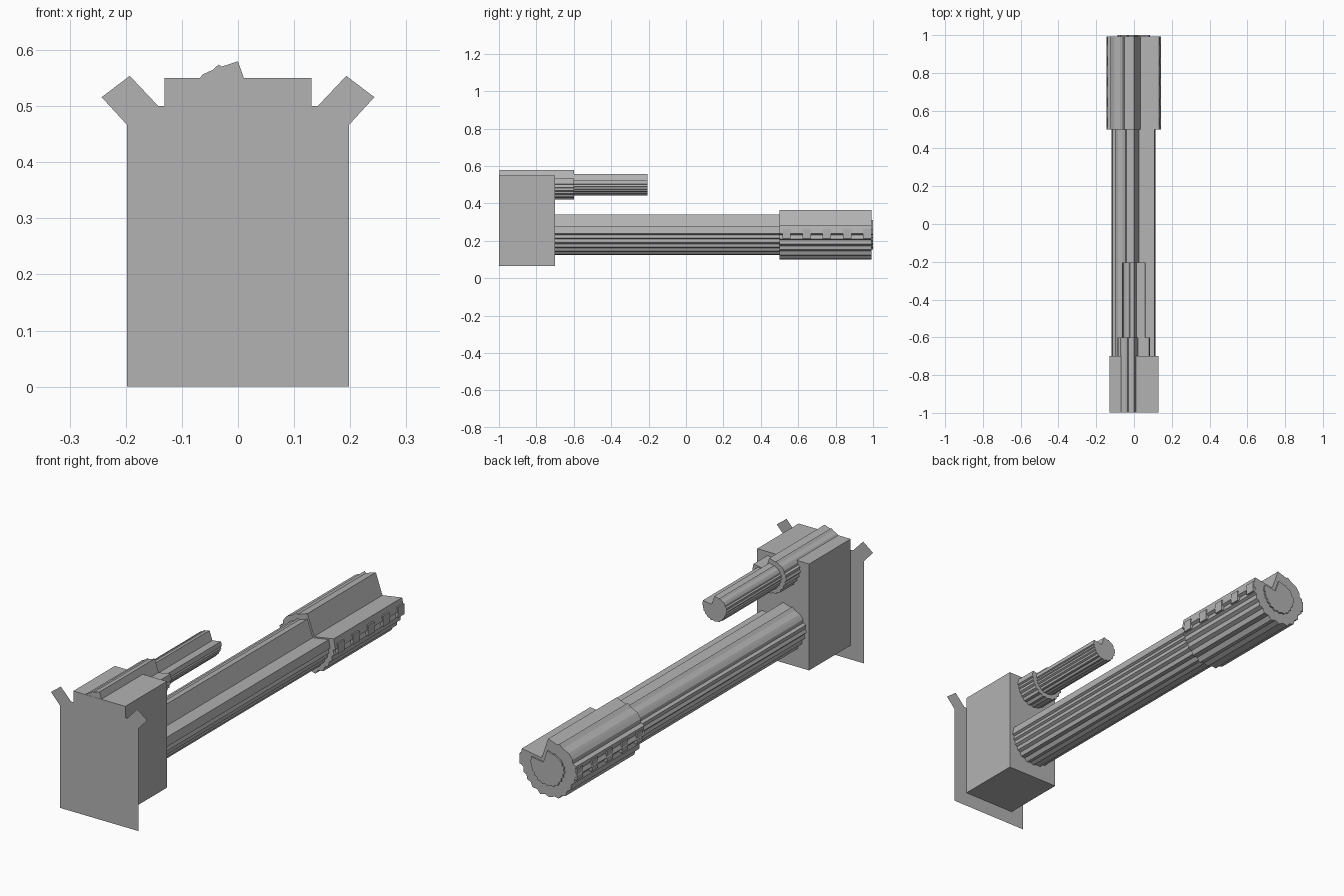
import bpy, bmesh

if "Cube" in bpy.data.objects:
    bpy.data.objects.remove(bpy.data.objects["Cube"])

grey = bpy.data.materials.new("gun grey")
grey.diffuse_color = (0.45, 0.45, 0.45, 1)
grey.use_nodes = True
grey.node_tree.nodes["Principled BSDF"].inputs["Base Color"].default_value = grey.diffuse_color


def make_object(name, bm):
    bmesh.ops.recalc_face_normals(bm, faces=bm.faces)
    mesh = bpy.data.meshes.new(name)
    bm.to_mesh(mesh)
    bm.free()
    mesh.materials.append(grey)
    obj = bpy.data.objects.new(name, mesh)
    bpy.context.collection.objects.link(obj)
    return obj


def extrude_profile(name, points, y0, y1, scale=1.0, z=0.0):
    """Profile in x and z, extruded along y (flat sheet when y0 == y1)."""
    bm = bmesh.new()
    face = bm.faces.new([bm.verts.new((x * scale, y0, z + h * scale)) for x, h in points])
    if y1 != y0:
        geom = bmesh.ops.extrude_face_region(bm, geom=[face], use_keep_orig=True)["geom"]
        verts = [g for g in geom if isinstance(g, bmesh.types.BMVert)]
        bmesh.ops.translate(bm, verts=verts, vec=(0, y1 - y0, 0))
    return make_object(name, bm)


def box(name, x0, x1, y0, y1, z0, z1):
    return extrude_profile(name, [(x0, z0), (x1, z0), (x1, z1), (x0, z1)], y0, y1)


# Ragged barrel section with one deep notch beside the top ridge
section = [
    (0, 1), (0.25, 0.28), (1.0, 0.4), (1.07, 0.05), (0.97, 0.0), (1.02, -0.17),
    (0.93, -0.22), (0.94, -0.38), (0.82, -0.45), (0.8, -0.6), (0.66, -0.66),
    (0.6, -0.82), (0.42, -0.84), (0.3, -0.98), (0.12, -0.93), (-0.05, -1.0),
    (-0.25, -0.92), (-0.4, -0.95), (-0.5, -0.83), (-0.68, -0.78), (-0.72, -0.62),
    (-0.88, -0.52), (-0.88, -0.35), (-1.02, -0.25), (-0.98, -0.1), (-1.1, 0.02),
    (-1.03, 0.15), (-1.06, 0.32), (-0.94, 0.38), (-0.93, 0.52), (-0.85, 0.63),
    (-0.78, 0.71), (-0.56, 0.81), (-0.43, 0.93), (-0.37, 0.88)]

# Shield sheet with angled ears
half = [(0.198, 0), (0.198, 0.467), (0.243, 0.516), (0.193, 0.554), (0.142, 0.5)]
extrude_profile("front_shield", half + [(-x, z) for x, z in reversed(half)], -1, -1)

# Breech block
box("breech_block", -0.131, 0.131, -0.999, -0.7, 0.065, 0.55)

# Main gun
MAIN_Z = 0.2325
extrude_profile("main_barrel", section, -0.71, 0.51, 0.1075, MAIN_Z)
extrude_profile("muzzle_sleeve", section, 0.5, 0.993, 0.1325, MAIN_Z)
extrude_profile("bore_end", section, 0.98, 1.0, 0.08, MAIN_Z)

# Upper gun
extrude_profile("upper_housing", section, -0.998, -0.6, 0.08, 0.5)
extrude_profile("upper_barrel", section, -0.61, -0.205, 0.058, 0.5)

# Vent blocks along both sides of the sleeve
for side in (-1, 1):
    for i in range(5):
        y = 0.515 + i * 0.108
        box("sleeve_vent", side * 0.125, side * 0.144, y, y + 0.045, 0.213, 0.262)
